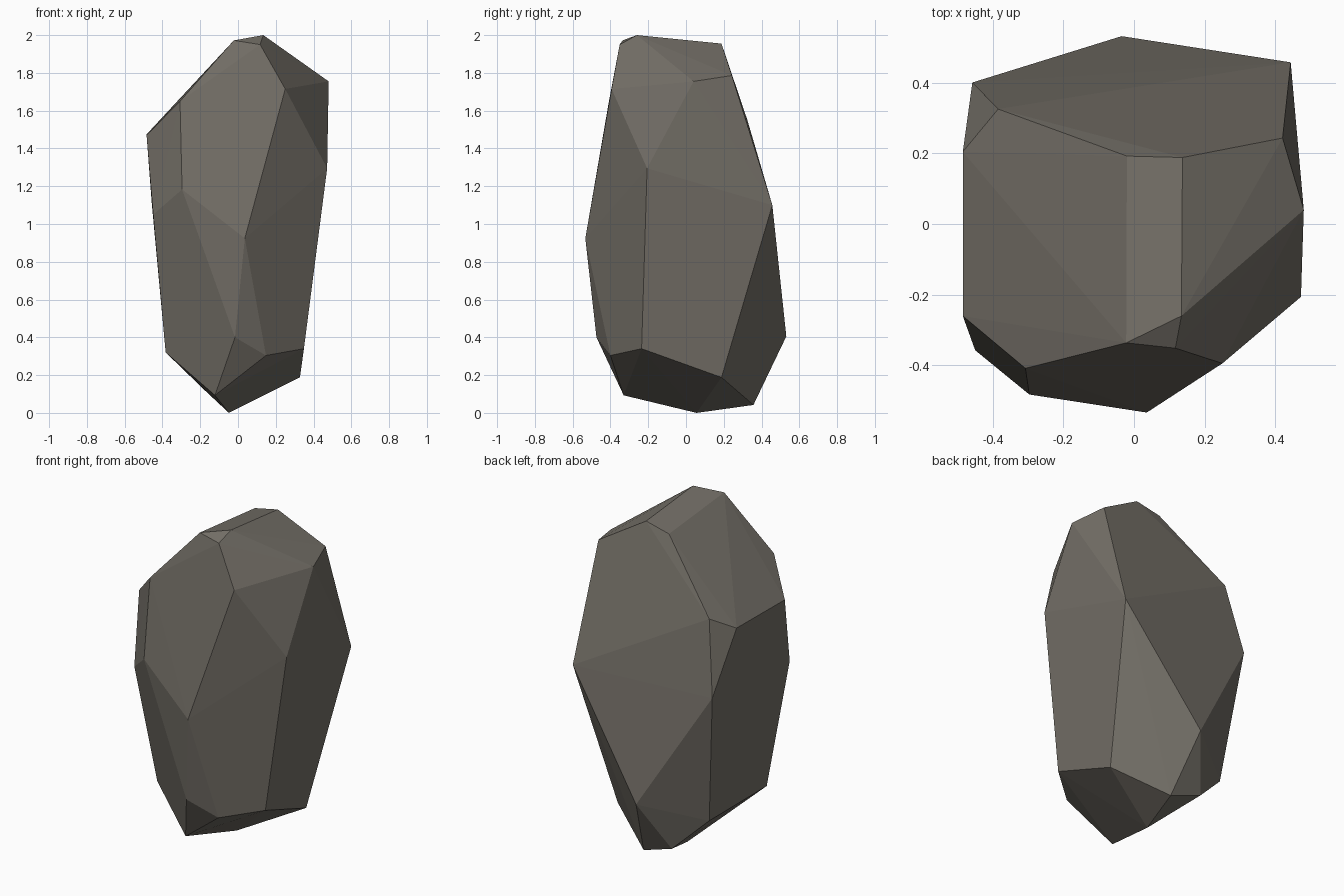
import bpy, bmesh, math

# Corners of the faceted boulder, from the crown down to the foot
crown = [(.134, -.26, 2), (-.022, -.336, 1.972), (.117, -.351, 1.95),
         (.137, .188, 1.955), (-.02, .192, 1.92), (.42, .243, 1.786),
         (.48, .04, 1.755), (.25, -.394, 1.715), (-.307, -.408, 1.65),
         (-.384, .325, 1.55), (-.484, .204, 1.475), (-.484, -.26, 1.47)]
middle = [(.472, -.206, 1.295), (-.296, -.482, 1.183), (.443, .457, 1.1),
          (-.457, .4, 1.115), (-.449, -.357, 1.05), (.036, -.533, .924)]
foot = [(-.035, .531, .405), (-.016, -.474, .4), (.349, -.235, .34),
        (-.383, -.23, .32), (-.367, .3, .306), (.148, -.4, .304),
        (.328, .188, .188), (-.166, .374, .11), (-.122, -.33, .093),
        (.035, .357, .042), (-.048, .056, 0)]

# Wrap the corners in a convex shell
bm = bmesh.new()
for p in crown + middle + foot:
    bm.verts.new(p)
bmesh.ops.convex_hull(bm, input=bm.verts[:])
bmesh.ops.dissolve_limit(bm, angle_limit=math.radians(1.5),
                         verts=bm.verts[:], edges=bm.edges[:])
bmesh.ops.recalc_face_normals(bm, faces=bm.faces[:])
mesh = bpy.data.meshes.new("boulder")
bm.to_mesh(mesh)
bm.free()

# Single stone colour
stone = bpy.data.materials.new("warm grey stone")
stone.diffuse_color = (.17, .156, .133, 1)
mesh.materials.append(stone)
boulder = bpy.data.objects.new("boulder", mesh)
bpy.context.collection.objects.link(boulder)
